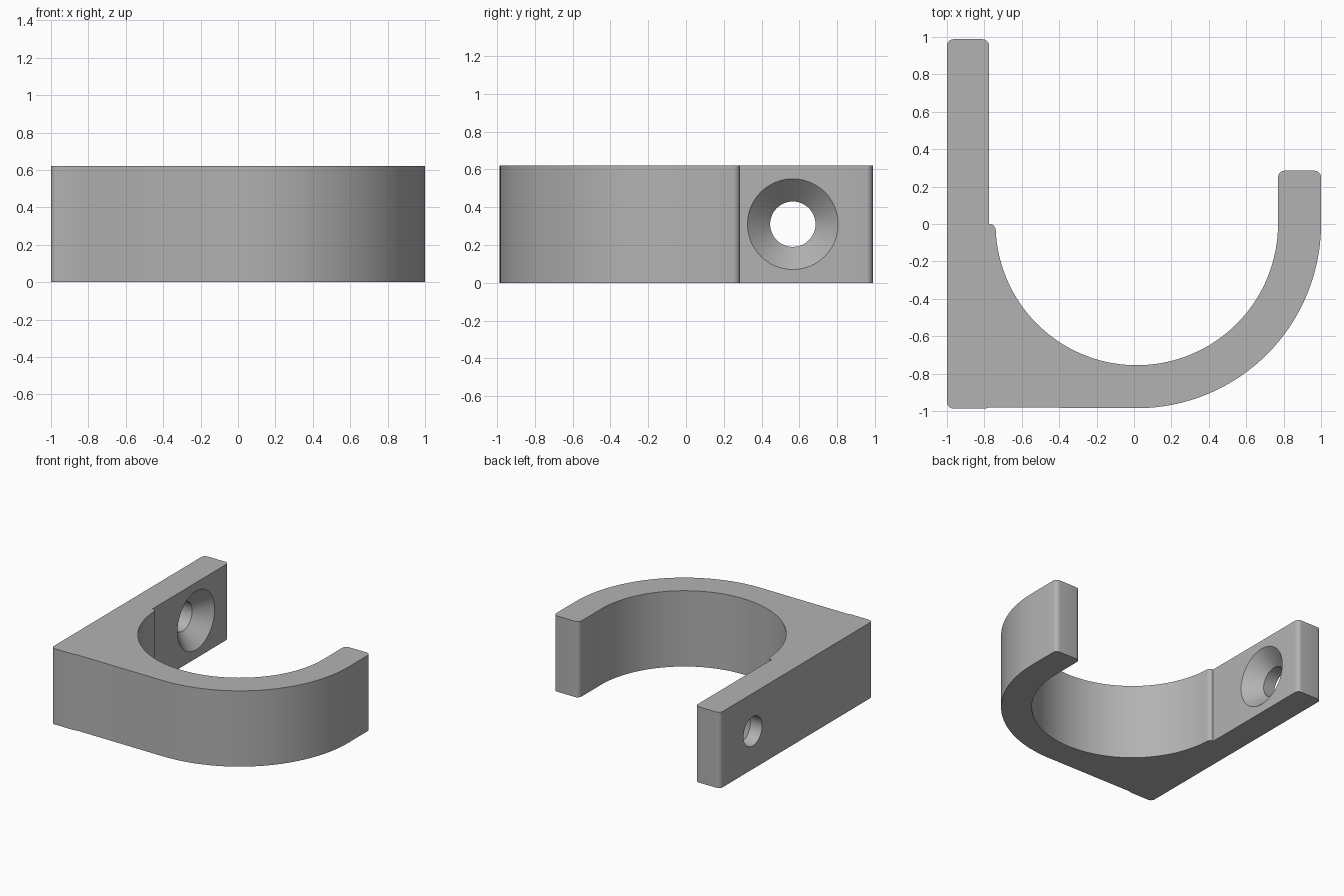
import bpy, bmesh
from math import sin, cos, pi, radians
from mathutils import Vector

if "Cube" in bpy.data.objects:
    bpy.data.objects.remove(bpy.data.objects["Cube"])

HEIGHT = 0.62
CX, R_IN, R_OUT = 0.015, 0.755, 0.985
PLATE_L, PLATE_R = -1.0, -0.775
ROUND = 0.035

grey = bpy.data.materials.new("plain grey")
grey.use_nodes = True
grey.diffuse_color = (0.45, 0.45, 0.45, 1)
grey.node_tree.nodes["Principled BSDF"].inputs["Base Color"].default_value = (0.45, 0.45, 0.45, 1)


def arc(cx, cy, r, start, end, steps):
    angles = [radians(start + (end - start) * i / steps) for i in range(steps + 1)]
    return [(cx + r * cos(a), cy + r * sin(a)) for a in angles]


def corner(x, y, sx, sy, start):
    """Quarter-round corner at (x, y), running counter-clockwise."""
    return arc(x - sx * ROUND, y - sy * ROUND, ROUND, start, start + 90, 6)


def mesh_object(name, bm):
    bmesh.ops.recalc_face_normals(bm, faces=bm.faces)
    mesh = bpy.data.meshes.new(name)
    bm.to_mesh(mesh)
    bm.free()
    obj = bpy.data.objects.new(name, mesh)
    bpy.context.collection.objects.link(obj)
    mesh.materials.append(grey)
    return obj


# Bracket outline, counter-clockwise from the bottom corner of the plate
outline = corner(PLATE_L, -0.987, -1, -1, 180)
outline += [(PLATE_R - 0.02, -0.987), (PLATE_R, -R_OUT + 0.005)]
outline += arc(CX, 0, R_OUT, -90, 0, 32)
outline += corner(CX + R_OUT, 0.285, 1, 1, 0)
outline += corner(CX + R_IN, 0.285, -1, 1, 90)
outline += arc(CX, 0, R_IN, 0, -177.5, 64)
# Small rounded lip where the ring meets the plate
outline += arc(PLATE_R + 0.003, -0.032, 0.032, 10, 90, 5)
outline += [(PLATE_R, 0)]
outline += corner(PLATE_R, 0.988, 1, 1, 0)
outline += corner(PLATE_L, 0.988, -1, 1, 90)

bm = bmesh.new()
base = bm.faces.new([bm.verts.new((x, y, 0)) for x, y in outline])
raised = bmesh.ops.extrude_face_region(bm, geom=[base])["geom"]
bmesh.ops.translate(bm, vec=(0, 0, HEIGHT), verts=[v for v in raised if isinstance(v, bmesh.types.BMVert)])
hook = mesh_object("hook_bracket", bm)

# Countersunk screw hole cutter: rings along x, capped at both ends
bm = bmesh.new()
rings = []
for x, r in [(PLATE_L - 0.1, 0.12), (PLATE_R - 0.12, 0.12), (PLATE_R, 0.24), (PLATE_R + 0.03, 0.27)]:
    rings.append([bm.verts.new((x, 0.565 + r * cos(2 * pi * i / 48), HEIGHT / 2 + r * sin(2 * pi * i / 48)))
                  for i in range(48)])
for a, b in zip(rings, rings[1:]):
    for i in range(48):
        j = (i + 1) % 48
        bm.faces.new((a[i], a[j], b[j], b[i]))
bm.faces.new(rings[0])
bm.faces.new(rings[-1])
cutter = mesh_object("screw_hole_cutter", bm)

cut = hook.modifiers.new("screw hole", "BOOLEAN")
cut.operation = "DIFFERENCE"
cut.solver = "EXACT"
cut.object = cutter
bpy.ops.object.select_all(action="DESELECT")
hook.select_set(True)
bpy.context.view_layer.objects.active = hook
bpy.ops.object.modifier_apply(modifier=cut.name)
bpy.data.objects.remove(cutter)

# Smooth curves, crisp edges
bpy.ops.object.shade_smooth_by_angle(angle=radians(30))
